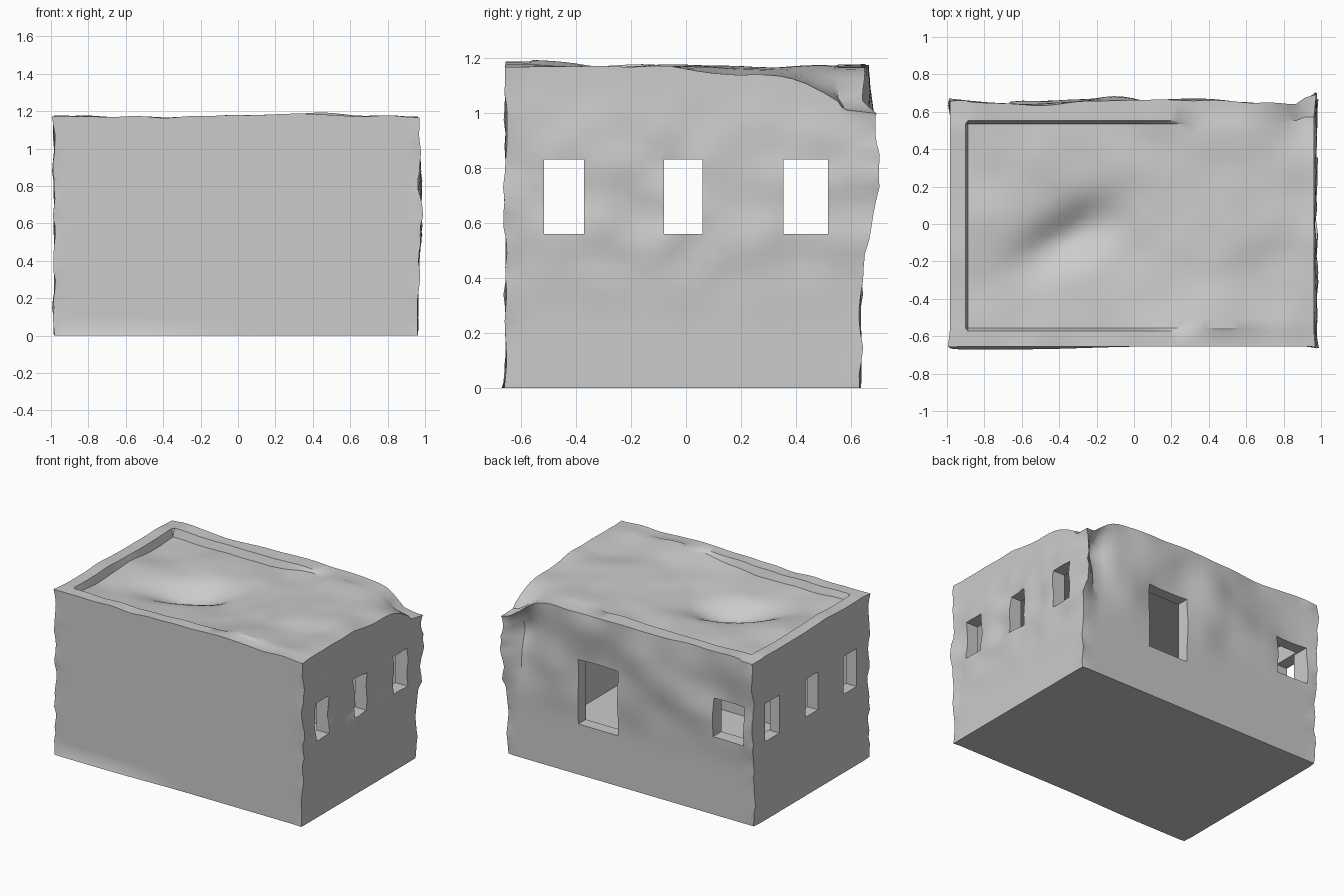
import bpy, bmesh, math
from mathutils import Vector, noise

if "Cube" in bpy.data.objects:
    bpy.data.objects.remove(bpy.data.objects["Cube"])

X0, X1, Y0, Y1, H = -0.985, 0.962, -0.655, 0.635, 1.17
NX, NY, NZ = 40, 26, 24


def smooth(a, b, v):
    t = min(max((v - a) / (b - a), 0), 1)
    return t * t * (3 - 2 * t)


def bump(x, y, cx, cy, rx, ry):
    return math.exp(-((x - cx) / rx) ** 2 - ((y - cy) / ry) ** 2)


def wobble(p, scale, seed):
    return noise.noise(Vector((p.x, p.y, p.z)) * scale + Vector((seed, seed * 2.3, 1.7)))


def weather(p):
    """Worn clay shape: bulging walls, sunken roof with a parapet, melted corner."""
    x, y, z = p
    on_x = abs(x - X0) < 1e-4 or abs(x - X1) < 1e-4
    front, back = abs(y - Y0) < 1e-4, abs(y - Y1) < 1e-4
    top, bottom = abs(z - H) < 1e-4, z < 1e-4
    q = p.copy()
    # ragged edges where two faces meet
    if on_x and (front or back):
        q.x += 0.016 * wobble(p, 11, 3)
        q.y += 0.016 * wobble(p, 11, 8)
    # back wall waves above the base
    if back:
        up = smooth(0.35, 0.75, z)
        q.y += up * (0.012 + 0.035 * wobble(p, 3.5, 5) + 0.025 * bump(x, z, -0.12, 1.1, 0.2, 0.3))
        q.y += 0.035 * up * smooth(0.88, 0.96, x)
        q.y -= 0.07 * bump(x, z, 0.84, 0.92, 0.09, 0.22)
    if x > 0.9:
        q.x += 0.022 * smooth(0.2, 0.6, z) * (1 - smooth(0.8, 1.15, z)) * (0.6 + wobble(p, 7, 2))
        if y > 0.4:
            q.y += 0.02 * smooth(0.3, 0.7, z) * smooth(0.4, 0.6, y)
    if top:
        q.z += 0.012 * wobble(p, 5, 4)
        q.z += 0.018 * bump(x, y, 0.35, -0.65, 0.3, 0.2)
        q.z -= 0.035 * smooth(0.5, 0.95, x) * smooth(-0.1, 0.2, y)
        ix = round((x - X0) / (X1 - X0) * NX)
        iy = round((y - Y0) / (Y1 - Y0) * NY)
        if ix >= 2 and 2 <= iy <= NY - 2:
            # recessed roof, fading out to the right, with a hollow
            q.z -= 0.05 * (1 - smooth(-0.2, 0.55, x))
            q.z += 0.03 * wobble(p, 2.2, 6) * smooth(0, 0.3, X1 - x)
            u, v = (x + 0.36) * 0.88 + (y + 0.08) * 0.47, (y + 0.08) * 0.88 - (x + 0.36) * 0.47
            q.z -= 0.11 * bump(u, v, 0, 0, 0.3, 0.13)
        else:
            # steep inner parapet face
            if ix == 1:
                q.x += 0.035
            if iy == 1:
                q.y += 0.033
            if iy == NY - 1:
                q.y -= 0.033
    # melted back right corner
    q.z -= 0.14 * bump(x, y, X1, Y1, 0.16, 0.16) * smooth(0.7, H, z)
    if bottom:
        q.z = 0
        if front:
            q.y -= 0.015 * (1 - smooth(-0.6, 0.1, x))
    return q


def block(name, lo, hi, nx=1, ny=1, nz=1, shape=None):
    """Closed box made of a regular grid, optionally reshaped."""
    bm = bmesh.new()
    n, cache = (nx, ny, nz), {}

    def vert(i):
        if i not in cache:
            p = Vector([lo[k] + (hi[k] - lo[k]) * i[k] / n[k] for k in range(3)])
            cache[i] = bm.verts.new(shape(p) if shape else p)
        return cache[i]

    for k in range(3):
        a, b = (k + 1) % 3, (k + 2) % 3
        for side in (0, n[k]):
            for i in range(n[a]):
                for j in range(n[b]):
                    quad = []
                    for di, dj in ((0, 0), (1, 0), (1, 1), (0, 1)):
                        c = [0, 0, 0]
                        c[k], c[a], c[b] = side, i + di, j + dj
                        quad.append(vert(tuple(c)))
                    bm.faces.new(quad if side else quad[::-1])
    if shape:
        bmesh.ops.triangulate(bm, faces=bm.faces[:])
    mesh = bpy.data.meshes.new(name)
    bm.to_mesh(mesh)
    bm.free()
    ob = bpy.data.objects.new(name, mesh)
    bpy.context.collection.objects.link(ob)
    return ob


# clay hut shell
hut = block("clay_hut", (X0, Y0, 0), (X1, Y1, H), NX, NY, NZ, weather)

# room inside, side windows running right through, back doorway hatch and back window
cutters = [block("room_cutter", (-0.9, -0.57, 0.08), (0.88, 0.55, 0.95))]
for y0, y1 in ((-0.515, -0.37), (-0.08, 0.06), (0.355, 0.515)):
    cutters.append(block("side_window_cutter", (-1.2, y0, 0.56), (1.2, y1, 0.83)))
cutters.append(block("back_hatch_cutter", (0.09, 0.3, 0.36), (0.405, 0.9, 0.82)))
cutters.append(block("back_window_cutter", (-0.91, 0.3, 0.56), (-0.665, 0.9, 0.83)))

bpy.context.view_layer.objects.active = hut
hut.select_set(True)
for c in cutters:
    m = hut.modifiers.new(c.name, 'BOOLEAN')
    m.operation, m.solver, m.object = 'DIFFERENCE', 'EXACT', c
    bpy.ops.object.modifier_apply(modifier=m.name)
for c in cutters:
    bpy.data.objects.remove(c, do_unlink=True)
bpy.ops.object.shade_smooth_by_angle(angle=math.radians(30))
